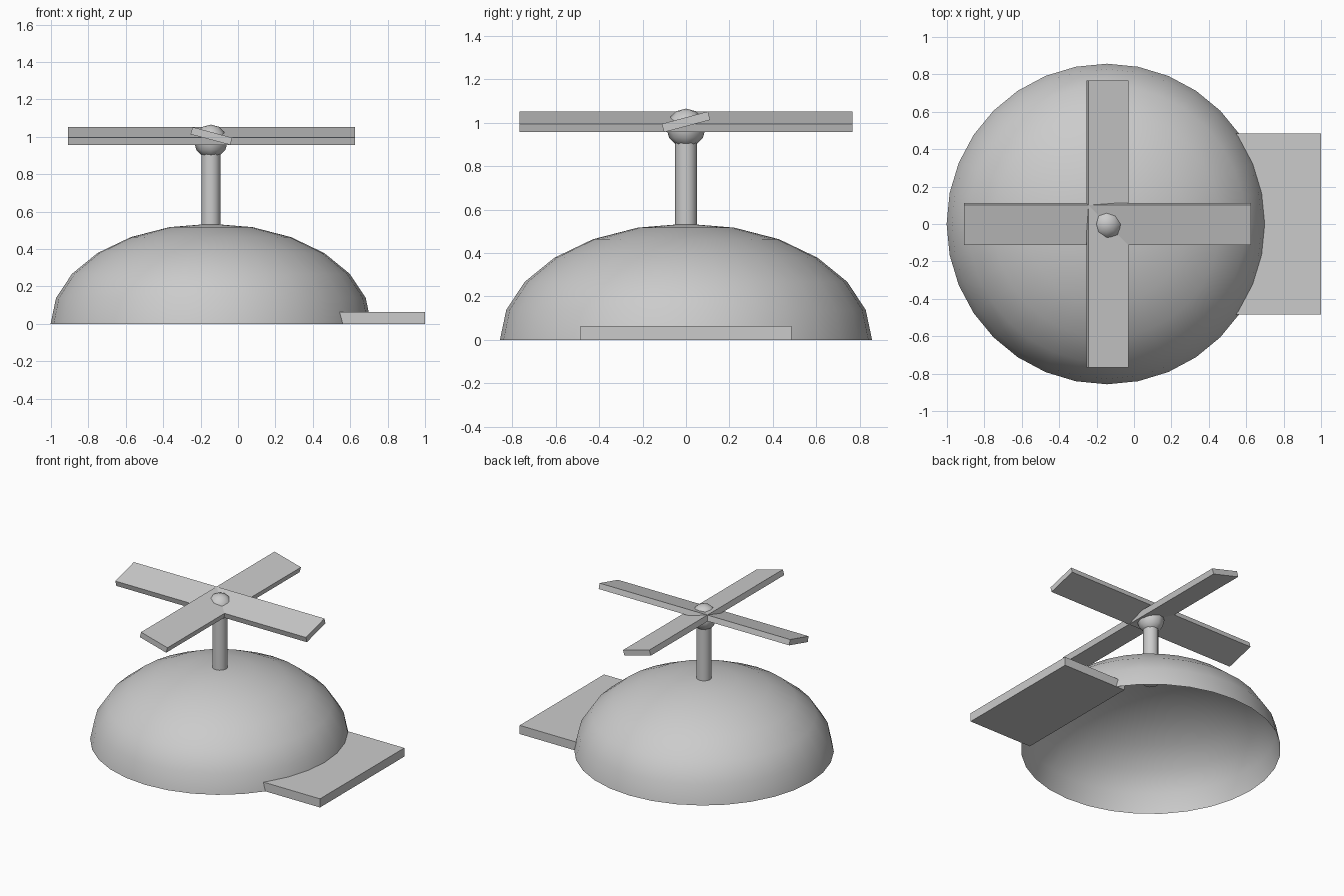
import bpy, bmesh, math
from mathutils import Matrix

if "Cube" in bpy.data.objects:
    bpy.data.objects.remove(bpy.data.objects["Cube"])

CX = -0.145  # axis shared by dome, post, hub and rotor

grey = bpy.data.materials.new("plain grey")
grey.diffuse_color = (0.6, 0.6, 0.6, 1)
grey.use_nodes = True
grey.node_tree.nodes["Principled BSDF"].inputs["Base Color"].default_value = grey.diffuse_color


def finish(name, bm, smooth=None):
    """Turn a bmesh into a named grey object, optionally smooth shaded."""
    bmesh.ops.recalc_face_normals(bm, faces=bm.faces)
    mesh = bpy.data.meshes.new(name)
    bm.to_mesh(mesh)
    bm.free()
    mesh.materials.append(grey)
    ob = bpy.data.objects.new(name, mesh)
    bpy.context.collection.objects.link(ob)
    if smooth:
        bpy.ops.object.select_all(action='DESELECT')
        ob.select_set(True)
        bpy.context.view_layer.objects.active = ob
        bpy.ops.object.shade_smooth_by_angle(angle=math.radians(smooth))
    return ob


def box(name, size, matrix):
    bm = bmesh.new()
    bmesh.ops.create_cube(bm, size=1, matrix=matrix @ Matrix.Diagonal((*size, 1)))
    return finish(name, bm)


# Cap dome: flattened open half sphere
bm = bmesh.new()
bmesh.ops.create_uvsphere(bm, u_segments=32, v_segments=12, radius=1)
bmesh.ops.delete(bm, geom=[v for v in bm.verts if v.co.z < -0.01], context='VERTS')
bmesh.ops.transform(bm, verts=bm.verts, matrix=Matrix.Translation((CX, 0, 0))
                    @ Matrix.Diagonal((0.857, 0.857, 0.535, 1)))
dome = finish("cap_dome", bm, 40)
if dome.data.polygons[0].normal.dot(dome.data.polygons[0].center) < 0:
    dome.data.flip_normals()

# Brim: flat slab pushed into the dome
box("brim", (0.51, 0.97, 0.063), Matrix.Translation((0.745, 0, 0.0315)))

# Post
bm = bmesh.new()
bmesh.ops.create_cone(bm, cap_ends=True, segments=12, radius1=0.051, radius2=0.051,
                      depth=0.46, matrix=Matrix.Translation((CX, 0, 0.73)))
finish("post", bm, 40)

# Hub ball
bm = bmesh.new()
bmesh.ops.create_uvsphere(bm, u_segments=8, v_segments=6, radius=0.09,
                          matrix=Matrix.Translation((CX, 0, 0.975)))
finish("hub", bm, 50)

# Rotor: two crossed bars, each pitched 15 degrees
for i in range(2):
    box(f"rotor_bar_{i + 1}", (1.535, 0.22, 0.04),
        Matrix.Translation((CX + 0.003, 0, 1.004))
        @ Matrix.Rotation(math.radians(90 * i), 4, 'Z')
        @ Matrix.Rotation(math.radians(15), 4, 'X'))
